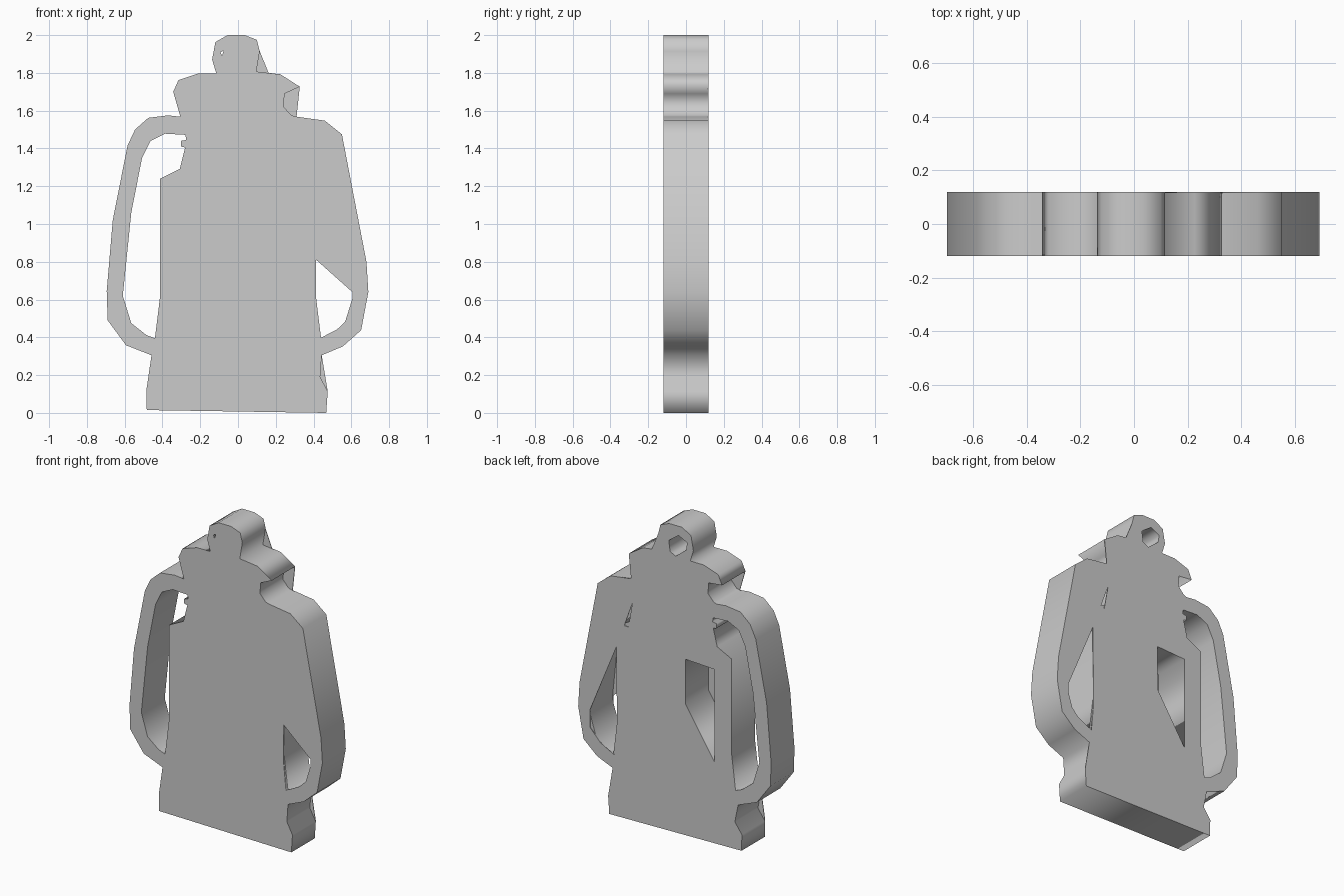
import bpy
from math import radians

if "Cube" in bpy.data.objects:
    bpy.data.objects.remove(bpy.data.objects["Cube"])

HALF = 0.12      # half of the total depth
SKIN = 0.002     # half thickness of the face sheets


def plate(name, loops, y, half):
    """Filled flat outline (first loop) with holes (other loops), extruded along y."""
    cu = bpy.data.curves.new(name, 'CURVE')
    cu.dimensions = '2D'
    cu.fill_mode = 'BOTH'
    cu.extrude = half
    for pts in loops:
        sp = cu.splines.new('POLY')
        sp.points.add(len(pts) - 1)
        for p, (x, z) in zip(sp.points, pts):
            p.co = (x, z, 0, 1)
        sp.use_cyclic_u = True
    ob = bpy.data.objects.new(name, cu)
    ob.location.y = y
    ob.rotation_euler.x = radians(90)
    bpy.context.collection.objects.link(ob)
    bpy.ops.object.select_all(action='DESELECT')
    ob.select_set(True)
    bpy.context.view_layer.objects.active = ob
    bpy.ops.object.convert(target='MESH')
    return bpy.context.object


def mirror(pts):
    return [(-x, z) for x, z in pts]


# Outline pieces, running from the base up the right side and down the left
base_r = [(0.467, 0.0), (0.475, 0.115)]
foot_notch = [(0.435, 0.19)]
handle_r = [(0.443, 0.305), (0.555, 0.352), (0.652, 0.438), (0.69, 0.64),
            (0.68, 0.8), (0.55, 1.475), (0.46, 1.547), (0.31, 1.568)]
neck_notch = [(0.283, 1.575), (0.242, 1.62), (0.246, 1.69)]
shoulder_r = [(0.327, 1.727), (0.225, 1.792)]
knob_neck = [(0.097, 1.807)]
knob = [(0.115, 1.915), (0.1, 1.975), (0.035, 2.0), (-0.055, 2.0),
        (-0.12, 1.963), (-0.137, 1.87), (-0.115, 1.797)]
shoulder_l = [(-0.21, 1.797), (-0.315, 1.762), (-0.343, 1.7)]
handle_l = [(-0.305, 1.568), (-0.37, 1.575), (-0.475, 1.562), (-0.545, 1.5),
            (-0.585, 1.415), (-0.663, 1.02), (-0.695, 0.645), (-0.69, 0.49),
            (-0.593, 0.358), (-0.458, 0.305)]
base_l = [(-0.485, 0.12), (-0.483, 0.015)]

notched_r = (base_r + foot_notch + handle_r + neck_notch + shoulder_r
             + knob_neck + knob)
straight_l = shoulder_l + handle_l + base_l
notched_l = (shoulder_l + mirror(neck_notch[::-1]) + handle_l
             + mirror(foot_notch) + base_l)
straight_r = base_r + handle_r + shoulder_r + [(0.162, 1.8)] + knob

# Openings
handle_hole = [(-0.278, 1.472), (-0.385, 1.478), (-0.463, 1.44), (-0.508, 1.35),
               (-0.565, 1.06), (-0.61, 0.62), (-0.565, 0.475), (-0.485, 0.412),
               (-0.44, 0.395), (-0.412, 0.62), (-0.412, 1.24), (-0.308, 1.292),
               (-0.28, 1.405), (-0.302, 1.41), (-0.302, 1.44), (-0.275, 1.445)]
core_handle_r = mirror(handle_hole[:13])
window = [(-0.08, 1.15), (-0.287, 1.14), (-0.287, 0.54), (-0.08, 0.86)]
knob_hole = [(-0.03, 1.94), (0.04, 1.89), (0.03, 1.82), (-0.01, 1.8),
             (-0.085, 1.86), (-0.092, 1.91)]
low_right = [(0.605, 0.64), (0.605, 0.525), (0.53, 0.445), (0.428, 0.392),
             (0.412, 0.56)]
front_tri = [(0.412, 0.812)] + low_right
back_tri = [(0.415, 1.1)] + low_right
slit = [(0.3, 1.415), (0.36, 1.25), (0.33, 1.25)]
peephole = [(-0.072, 1.928), (-0.092, 1.91), (-0.085, 1.888), (-0.08, 1.905)]

# Lantern core: all notches and openings run through
plate("lantern_core", [notched_r + notched_l, handle_hole, core_handle_r,
                       window, knob_hole], 0, HALF - 2 * SKIN)
# Front face closes the left notches and most of the openings
plate("front_face", [notched_r + straight_l, handle_hole, front_tri, peephole],
      -HALF + SKIN, SKIN)
# Back face closes the right notches and leaves the pockets open
plate("back_face", [straight_r + notched_l, handle_hole, back_tri, slit,
                    window, knob_hole], HALF - SKIN, SKIN)
